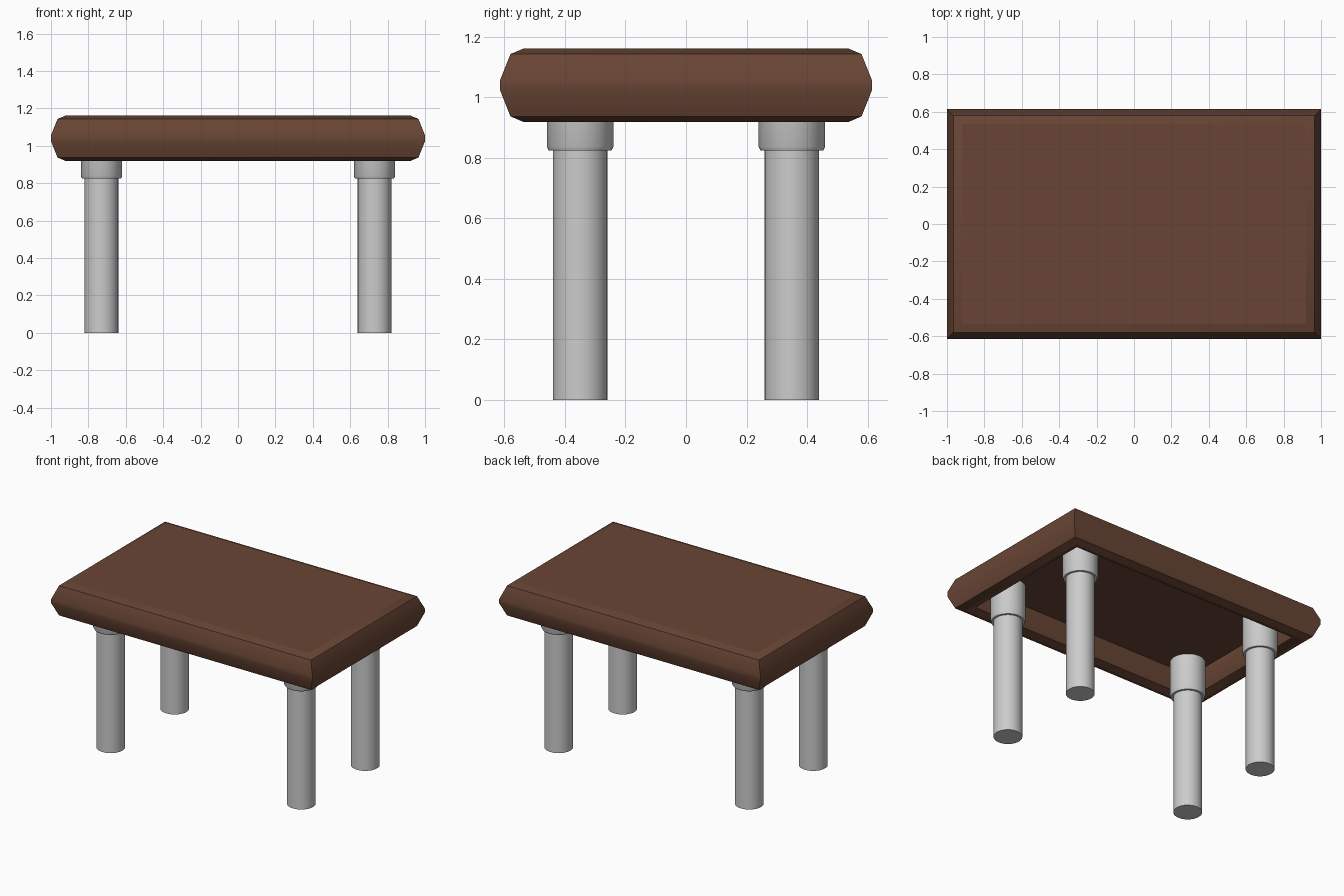
import bpy, bmesh, math

if "Cube" in bpy.data.objects:
    bpy.data.objects.remove(bpy.data.objects["Cube"])

HX, HY = 1.0, 0.615          # table half size


def add_object(name, bm, material=None):
    bmesh.ops.recalc_face_normals(bm, faces=bm.faces[:])
    mesh = bpy.data.meshes.new(name)
    bm.to_mesh(mesh)
    bm.free()
    obj = bpy.data.objects.new(name, mesh)
    bpy.context.collection.objects.link(obj)
    if material:
        mesh.materials.append(material)
    bpy.ops.object.select_all(action='DESELECT')
    obj.select_set(True)
    bpy.context.view_layer.objects.active = obj
    bpy.ops.object.shade_smooth_by_angle(angle=math.radians(40))
    return obj


wood = bpy.data.materials.new("brown_wood")
wood.diffuse_color = (0.14, 0.06, 0.035, 1)
wood.use_nodes = True
wood.node_tree.nodes["Principled BSDF"].inputs["Base Color"].default_value = wood.diffuse_color

# Rim: rounded bar profile (inset, z) swept around the table with mitred corners
half = [(0.08, 1.162), (0.035, 1.143), (0.0, 1.055), (0.0, 1.025), (0.035, 0.937), (0.08, 0.918)]
profile = half + [(0.16 - i, z) for i, z in half[-2:0:-1]]
bm = bmesh.new()
rings = [[bm.verts.new((sx * (HX - i), sy * (HY - i), z)) for i, z in profile]
         for sx, sy in ((-1, -1), (1, -1), (1, 1), (-1, 1))]
n = len(profile)
for c in range(4):
    a, b = rings[c], rings[(c + 1) % 4]
    for k in range(n):
        m = (k + 1) % n
        bm.faces.new((a[k], b[k], b[m], a[m]))
add_object("table_rim", bm, wood)

# Panel: flat slab flush with the crest of the rim
bm = bmesh.new()
bmesh.ops.create_cube(bm, size=1)
for v in bm.verts:
    v.co.x *= 2 * (HX - 0.08)
    v.co.y *= 2 * (HY - 0.08)
    v.co.z = 1.162 if v.co.z > 0 else 1.075
add_object("table_panel", bm, wood)

# Legs: turned posts with a wider chamfered collar
leg_profile = [(0.09, 0.0), (0.09, 0.825), (0.104, 0.825), (0.11, 0.837), (0.11, 1.08)]
SIDES = 32


def leg(name, x, y):
    bm = bmesh.new()
    loops = [[bm.verts.new((x + r * math.cos(2 * math.pi * s / SIDES),
                            y + r * math.sin(2 * math.pi * s / SIDES), z))
              for s in range(SIDES)] for r, z in leg_profile]
    for lo, hi in zip(loops, loops[1:]):
        for s in range(SIDES):
            t = (s + 1) % SIDES
            bm.faces.new((lo[s], lo[t], hi[t], hi[s]))
    bm.faces.new(loops[0])
    bm.faces.new(loops[-1])
    add_object(name, bm)


for side, x in (("left", -0.73), ("right", 0.73)):
    for end, y in (("front", -0.35), ("back", 0.35)):
        leg(f"{end}_{side}_leg", x, y)
